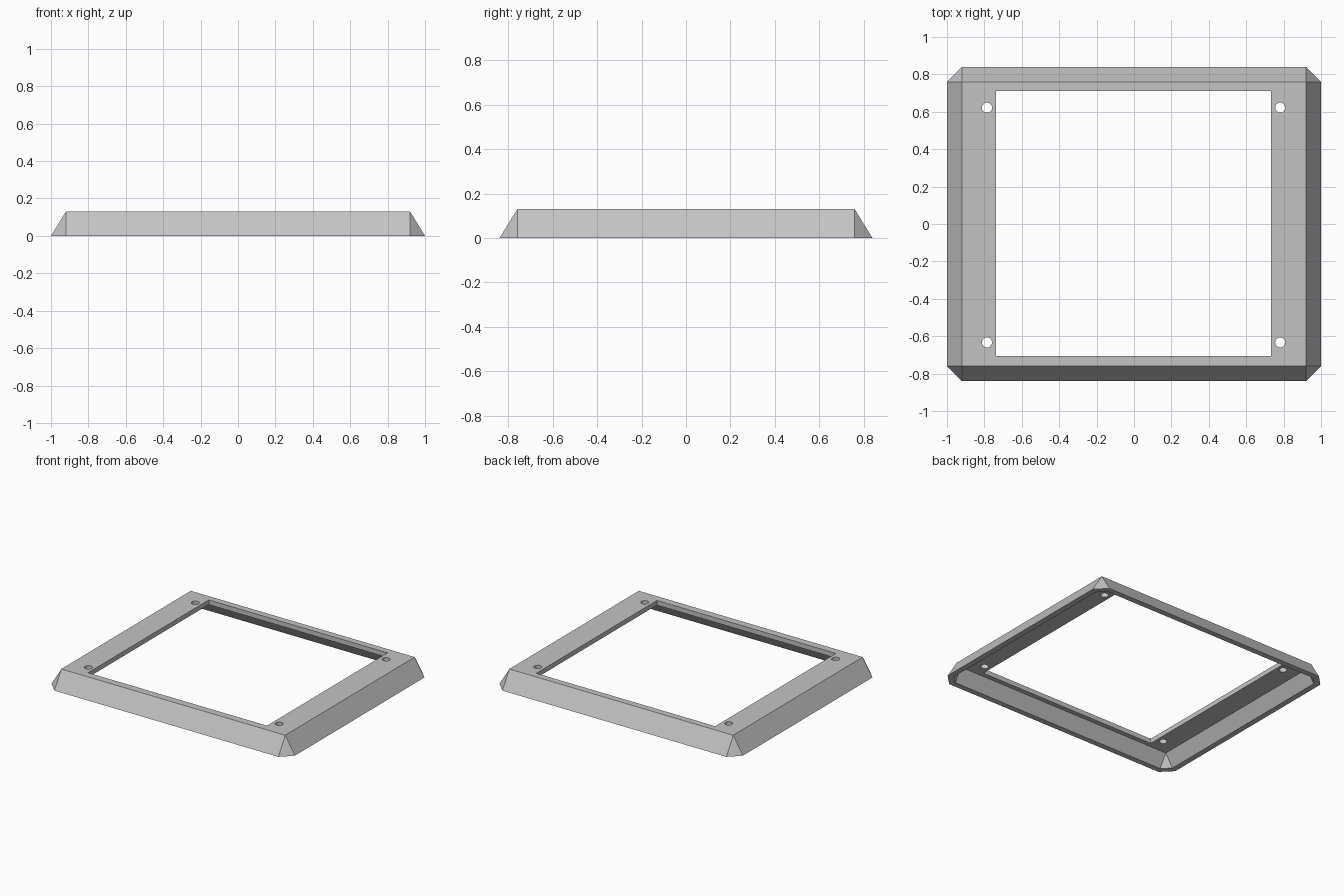
import bpy
import bmesh
from mathutils import Matrix, Vector

if "Cube" in bpy.data.objects:
    bpy.data.objects.remove(bpy.data.objects["Cube"])

HEIGHT = 0.13
PLATE = 0.035                  # thickness of the top plate
SLOPE = 0.08 / HEIGHT          # outward run of the side walls per unit of drop

grey = bpy.data.materials.new("mid grey")
grey.use_nodes = True
grey.diffuse_color = (0.55, 0.55, 0.55, 1)
grey.node_tree.nodes["Principled BSDF"].inputs["Base Color"].default_value = grey.diffuse_color


def make_object(name, bm):
    mesh = bpy.data.meshes.new(name)
    bm.to_mesh(mesh)
    bm.free()
    mesh.materials.append(grey)
    obj = bpy.data.objects.new(name, mesh)
    bpy.context.collection.objects.link(obj)
    return obj


def flared_block(name, half_x, half_y, top, bottom):
    """Rectangle on top, flaring down to a rectangle with clipped corners."""
    run = SLOPE * (top - bottom)
    bm = bmesh.new()
    for sx in (-1, 1):
        for sy in (-1, 1):
            for dx, dy, z in ((0, 0, top), (run, 0, bottom), (0, run, bottom)):
                bm.verts.new((sx * (half_x + dx), sy * (half_y + dy), z))
    hull = bmesh.ops.convex_hull(bm, input=bm.verts)
    bmesh.ops.dissolve_limit(bm, angle_limit=0.01, verts=bm.verts, edges=bm.edges)
    bmesh.ops.recalc_face_normals(bm, faces=bm.faces)
    return make_object(name, bm)


def cut(target, cutter):
    mod = target.modifiers.new("cut", "BOOLEAN")
    mod.operation = "DIFFERENCE"
    mod.solver = "EXACT"
    mod.object = cutter
    bpy.context.view_layer.update()
    evaluated = target.evaluated_get(bpy.context.evaluated_depsgraph_get())
    mesh = bpy.data.meshes.new_from_object(evaluated)
    target.modifiers.clear()
    target.data = mesh
    bpy.data.objects.remove(cutter)


# Sloped frame body, hollowed from below
frame = flared_block("bezel_frame", 0.92, 0.76, HEIGHT, 0)
cut(frame, flared_block("hollow_cutter", 0.90, 0.74, HEIGHT - PLATE, -0.05))

# Large rectangular opening
bm = bmesh.new()
bmesh.ops.create_cube(bm, size=1, matrix=Matrix.LocRotScale(
    Vector((-0.003, 0.003, 0.1)), None, Vector((1.47, 1.416, 0.5))))
cut(frame, make_object("opening_cutter", bm))

# Screw holes near the four corners
bm = bmesh.new()
for x in (-0.786, 0.782):
    for y in (-0.633, 0.622):
        bmesh.ops.create_cone(bm, cap_ends=True, segments=32, radius1=0.027, radius2=0.027,
                              depth=0.5, matrix=Matrix.Translation((x, y, 0.1)))
cut(frame, make_object("screw_hole_cutter", bm))

# Crisp edges, with only the hole walls smoothed
bpy.ops.object.select_all(action="DESELECT")
frame.select_set(True)
bpy.context.view_layer.objects.active = frame
bpy.ops.object.shade_smooth_by_angle(angle=0.5)
frame.data.name = "bezel_frame"
